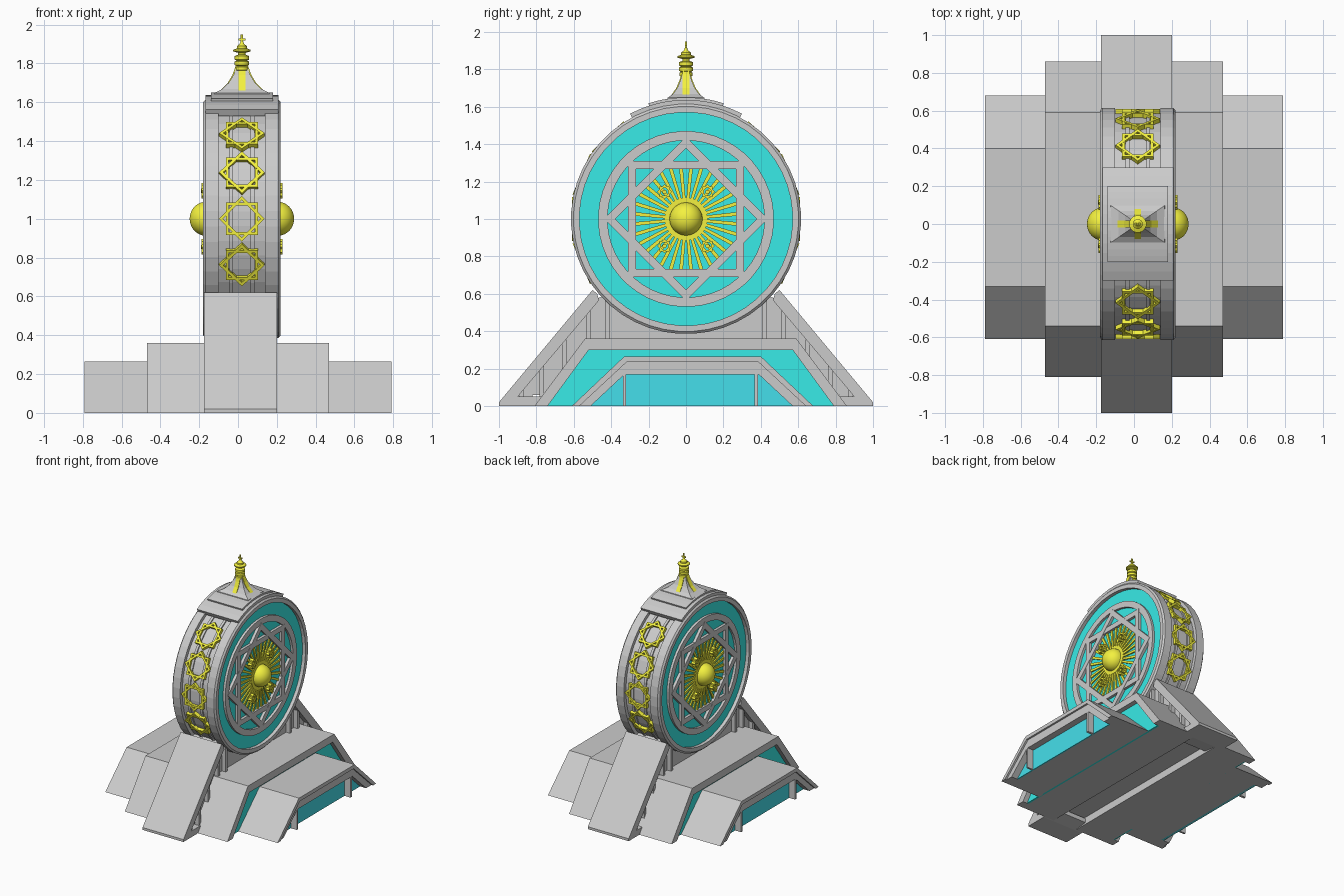
import bpy, bmesh
from math import sin, cos, pi, radians, sqrt
from mathutils import Matrix

if "Cube" in bpy.data.objects:
    bpy.data.objects.remove(bpy.data.objects["Cube"])

T, R, I = Matrix.Translation, Matrix.Rotation, Matrix.Identity(4)
COLOURS = {"teal": (0.04, 0.83, 0.80, 1), "blue": (0.06, 0.74, 0.83, 1), "gold": (0.90, 0.88, 0.05, 1)}
MATS = {}
for cname, col in COLOURS.items():
    MATS[cname] = bpy.data.materials.new(cname)
    MATS[cname].diffuse_color = col
parts = {}


def part(name, colour=None):
    return parts.setdefault(name, (bmesh.new(), colour))[0]


def prism(bm, pts, a, b, M=I, hole=None):
    """Extrude a (y, z) outline along x from a to b, with an optional matching hole."""
    def ring(x, loop):
        return [bm.verts.new(M @ T((x, u, v)).translation) for u, v in loop]
    n = len(pts)
    o0, o1 = ring(a, pts), ring(b, pts)
    pairs = [(o0, o1)]
    if hole:
        i0, i1 = ring(a, hole), ring(b, hole)
        pairs += [(i0, i1), (o0, i0), (o1, i1)]
    else:
        bm.faces.new(o0)
        bm.faces.new(o1)
    for p, q in pairs:
        for i in range(n):
            j = (i + 1) % n
            bm.faces.new((p[i], p[j], q[j], q[i]))


def lathe(bm, prof, n, M=I):
    """Turn a (radius, z) profile about z with n sides, capped at both ends."""
    rings = [[bm.verts.new(M @ T((r * cos((2 * i + 1) * pi / n), r * sin((2 * i + 1) * pi / n), z)).translation)
              for i in range(n)] for r, z in prof]
    for p, q in zip(rings, rings[1:]):
        for i in range(n):
            j = (i + 1) % n
            bm.faces.new((p[i], p[j], q[j], q[i]))
    bm.faces.new(rings[0])
    bm.faces.new(rings[-1])


def arc(r, a0, a1, n, zc=0.0):
    return [(r * cos(radians(a0 + (a1 - a0) * i / n)), zc + r * sin(radians(a0 + (a1 - a0) * i / n)))
            for i in range(n + 1)]


def circle(r, n=48):
    return arc(r, 180 / n, 360 + 180 / n, n)[:-1]


def square(h, turn=0):
    return [(h * sqrt(2) * cos(radians(45 + turn + 90 * i)), h * sqrt(2) * sin(radians(45 + turn + 90 * i)))
            for i in range(4)]


def star(bm, h, t, a, b, M):
    """Eight-point star made of two overlapping square frames."""
    prism(bm, square(h), a, b, M, square(h - t))
    prism(bm, square(h, 45), a, b + 0.001, M, square(h - t, 45))


def trap(c, bot, top, h):
    return [(c - bot, 0), (c - top, h), (c + top, h), (c + bot, 0)]


def arch(o, i):
    return o + i[::-1]


def rect(y0, y1, z0, z1):
    return [(y0, z0), (y0, z1), (y1, z1), (y1, z0)]


# Stepped side wings of the base
mid_o, mid_i = trap(.025, .835, .565, .36), trap(.025, .765, .545, .30)
low_o, low_1, low_2 = trap(.035, .645, .365, .265), trap(.035, .605, .352, .235), trap(.03, .54, .36, .168)
for s in (1, -1):
    prism(part("middle_wing_roof"), arch(mid_o, mid_i), s * .11, s * .47)
    prism(part("middle_wing_core"), mid_i, s * .11, s * .42)
    prism(part("middle_wing_panel", "teal"), mid_i, s * .415, s * .43)
    prism(part("low_wing_roof"), arch(low_o, low_1), s * .42, s * .79)
    prism(part("low_wing_inner_frame"), arch(low_1, low_2), s * .42, s * .775)
    prism(part("low_wing_core"), low_2, s * .42, s * .71)
    prism(part("low_wing_window", "blue"), low_2, s * .70, s * .72)
    for y0, y1 in ((-.337, -.322), (.365, .385)):
        prism(part("low_wing_pillars"), rect(y0, y1, 0, .168), s * .71, s * .775)

# Central ridge: recessed core with a saddle for the wheel and a slot underneath
core = [(-.95, .0), (-.82, .0), (-.82, .06), (.82, .06), (.82, .0), (.95, .0), (.49, .57)]
core += arc(.583, -44, -136, 16, 1.0) + [(-.49, .57)]
prism(part("ridge_core"), core, -.13, .155)
for s in (1, -1):
    slab = [(-1, 0), (-1, .02), (-.5, .62), (-.475, .60), (-.465, .565), (-.90, .05), (-.70, .05), (-.70, .015), (-.82, 0)]
    prism(part("ridge_sloped_frame"), [(s * -y, z) for y, z in slab], -.175, .20)
    for y in (.88, .77, .65, .52, .42):
        top = min(.565 - (y - .465) * 1.18, 1 - sqrt(.61 ** 2 - min(y, .6) ** 2) if y < .47 else 9)
        for x0, x1 in ((-.165, -.12), (.145, .19)):
            prism(part("ridge_slats"), rect(s * y - .012, s * y + .012, .03, top + .01), x0, x1)

# Wheel body with grooved tread
CX = .02
HUB = T((CX, 0, 1))
half = [(.57, .165), (.57, .20), (.602, .20), (.615, .188), (.615, .12), (.587, .12), (.587, .065), (.597, .065), (.597, .045), (.587, .045)]
lathe(part("wheel_body"), half + [(r, -d) for r, d in half[::-1]], 48, HUB @ R(pi / 2, 4, 'Y'))

# Decorated wheel faces, one on each side
for turn in (0, pi):
    F = HUB @ R(turn, 4, 'Z')
    prism(part("face_disc", "teal"), circle(.571), .16, .172, F)
    prism(part("face_ring"), circle(.47), .165, .192, F, circle(.42))
    star(part("face_star"), .31, .043, .165, .194, F)
    prism(part("sun_disc", "gold"), circle(.115, 32), .165, .184, F)
    for k in range(32):
        a = 360 / 32 * (k + .5)
        dev = (a + 22.5) % 45 - 22.5
        r = .268 / cos(radians(dev))
        ray = [(.09, -.008), (r, -.010), (r, .010), (.09, .008)]
        prism(part("sun_rays", "gold"), ray, .165, .182, F @ R(radians(a), 4, 'X'))
    for y in (-.115, .115):
        for z in (-.145, .145):
            G = F @ T((0, y, z))
            star(part("small_rosettes", "gold"), .028, .008, .175, .208, G)
            prism(part("small_rosettes", "gold"), circle(.012, 8), .17, .21, G)
    dome = [(.088 * cos(t), .185 + .084 * sin(t)) for t in [pi / 2 * i / 10 for i in range(10)]] + [(.002, .269)]
    lathe(part("sun_dome", "gold"), dome, 32, F @ R(pi / 2, 4, 'Y'))

# Gold star chain on the tread, front and back
for side in (-1, 1):
    for a in (46.5, 23.2, 0, -23.2):
        M = HUB @ R(side * radians(a), 4, 'X') @ R(side * pi / 2, 4, 'Z')
        star(part("tread_stars", "gold"), .083, .015, .583, .608, M)

# Stepped saddle cap on top of the wheel
for r, r0, ang, d, name in ((.637, .60, 28, .188, "cap_lower_step"), (.65, .61, 18, .16, "cap_upper_step")):
    prism(part(name), arc(r, 90 - ang, 90 + ang, 12, 1) + arc(r0, 90 + ang, 90 - ang, 12, 1), CX - d, CX + d)

# Flared spire foot with gold strips down each face
flare = [(1, 1.635), (.98, 1.648), (.7, 1.668), (.47, 1.70), (.3, 1.74), (.18, 1.785)]
S = T((CX, 0, 0)) @ Matrix.Diagonal((.145, .10, 1, 1))
lathe(part("spire_foot"), [(r * sqrt(2), z) for r, z in flare], 4, S)
strip = [(0, 1.66), (.08, 1.66), (.052, 1.70), (.035, 1.74), (.022, 1.79), (0, 1.79)]
for k in range(4):
    w = 1.4 if k % 2 else 1
    prism(part("spire_strips", "gold"), [(u * w, v) for u, v in strip], -.018, .018, T((CX, 0, 0)) @ R(k * pi / 2, 4, 'Z'))

# Turned finial
fin = [(.022, 1.76), (.036, 1.765), (.036, 1.782), (.027, 1.786), (.038, 1.792), (.038, 1.81), (.027, 1.814),
       (.038, 1.82), (.038, 1.838), (.02, 1.845), (.02, 1.855), (.046, 1.862), (.046, 1.87), (.026, 1.878),
       (.026, 1.89), (.012, 1.9), (.006, 1.915), (.006, 1.95)]
lathe(part("finial", "gold"), fin, 16, T((CX, 0, 0)))
prism(part("finial_crossbar", "gold"), rect(-.006, .006, 1.918, 1.928), CX - .018, CX + .018)

# Turn every collected part into an object
for name, (bm, colour) in parts.items():
    bmesh.ops.recalc_face_normals(bm, faces=bm.faces)
    me = bpy.data.meshes.new(name)
    bm.to_mesh(me)
    bm.free()
    ob = bpy.data.objects.new(name, me)
    bpy.context.collection.objects.link(ob)
    if colour:
        me.materials.append(MATS[colour])
    if name in ("sun_dome", "finial"):
        bpy.ops.object.select_all(action='DESELECT')
        ob.select_set(True)
        bpy.context.view_layer.objects.active = ob
        bpy.ops.object.shade_smooth_by_angle(angle=radians(35))

for m in bpy.data.materials:
    if m.users and not m.is_grease_pencil:
        m.use_nodes = True
        m.node_tree.nodes["Principled BSDF"].inputs["Base Color"].default_value = m.diffuse_color
